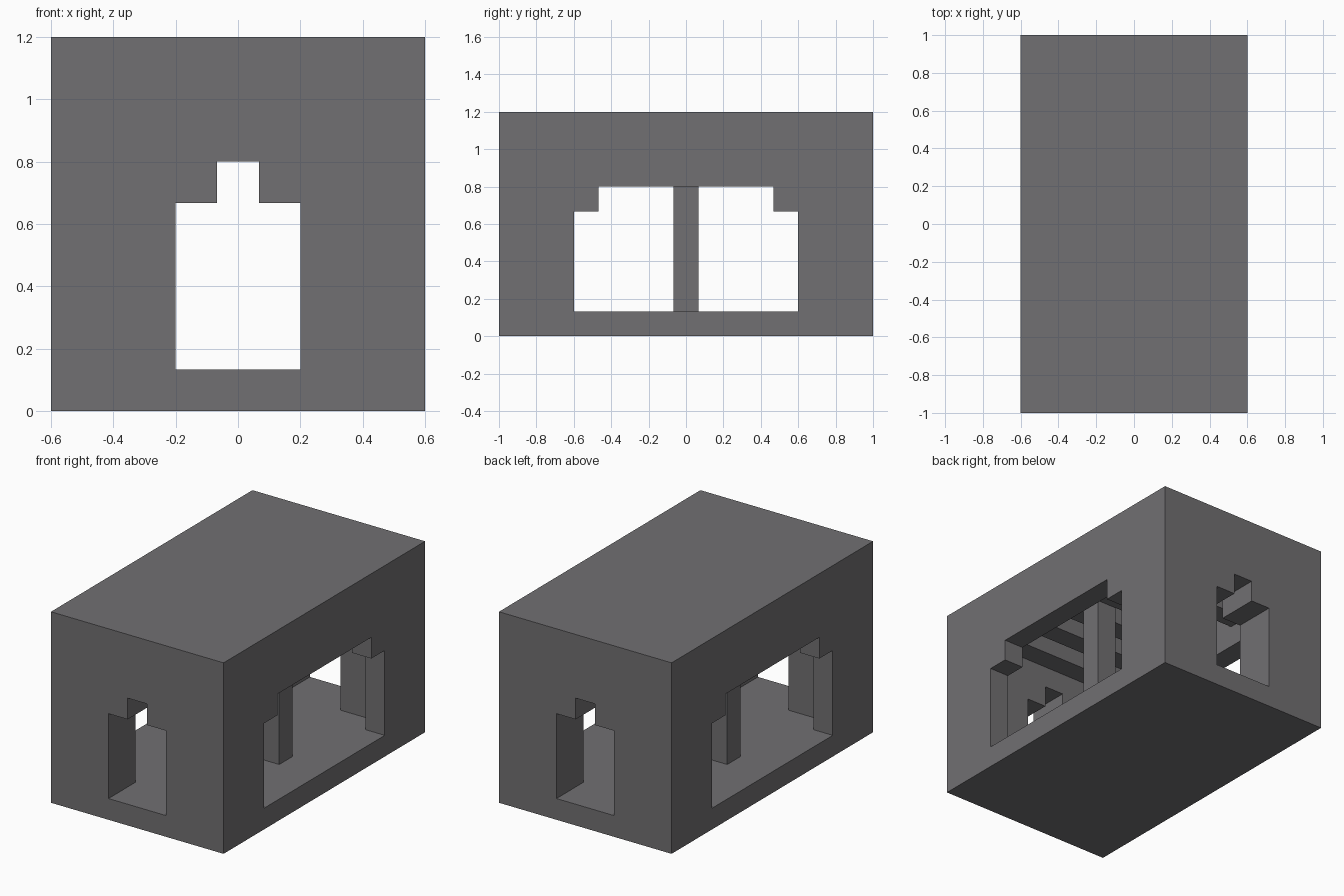
import bpy

if "Cube" in bpy.data.objects:
    bpy.data.objects.remove(bpy.data.objects["Cube"], do_unlink=True)

U = 2 / 15  # block module: the building is 9 x 15 x 9 modules

stone = bpy.data.materials.new("grey_stone")
stone.use_nodes = True
colour = (0.165, 0.160, 0.168, 1)
stone.diffuse_color = colour
stone.node_tree.nodes["Principled BSDF"].inputs["Base Color"].default_value = colour


def block(name, x, y, z):
    """Box spanning the given module ranges."""
    bpy.ops.mesh.primitive_cube_add(size=1)
    ob = bpy.context.object
    ob.name = name
    spans = (x, y, z)
    for v in ob.data.vertices:
        v.co = [U * (s[0] if c < 0 else s[1]) for c, s in zip(v.co, spans)]
    ob.data.materials.append(stone)
    return ob


def cut(target, x, y, z):
    """Carve a box-shaped void out of the target."""
    cutter = block("cutter", x, y, z)
    cutter.hide_render = True
    mod = target.modifiers.new("carve", "BOOLEAN")
    mod.operation = "DIFFERENCE"
    mod.solver = "EXACT"
    mod.object = cutter
    bpy.context.view_layer.objects.active = target
    bpy.ops.object.modifier_apply(modifier=mod.name)
    bpy.data.objects.remove(cutter, do_unlink=True)


def span(half):
    return (-half, half)


# Solid outer shell
shell = block("hall_shell", span(4.5), span(7.5), (0, 9))

# Main room
cut(shell, span(3.5), span(5.5), (1, 7))

# Ceiling recesses, leaving beams between them
for row in (-4, -2, 0, 2, 4):
    cut(shell, span(3.5), (row - 0.5, row + 0.5), (6.5, 8))

# End doorways with a stepped head, running front to back
cut(shell, span(1.5), span(9), (1, 5))
cut(shell, span(0.5), span(9), (4, 6))

# Wide side openings with stepped corners
cut(shell, span(6), span(4.5), (1, 5))
cut(shell, span(6), span(3.5), (4, 6))

# Free-standing pillars from floor to ceiling
for side, name in ((1, "left_pillar"), (-1, "right_pillar")):
    block(name, (side * 2 - 0.5, side * 2 + 0.5), span(0.5), (1, 8))
